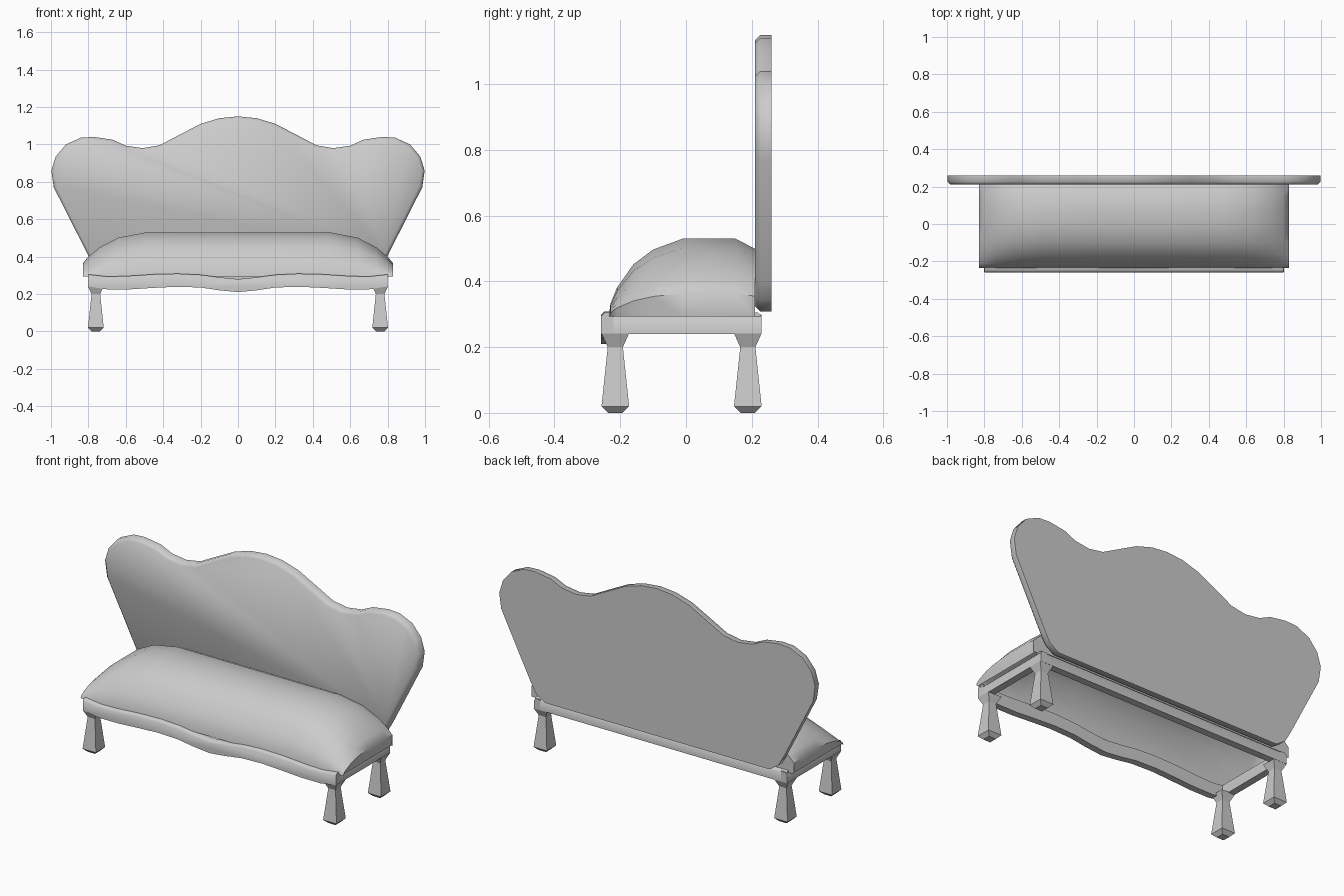
import bpy, bmesh, math
from mathutils import Vector

if "Cube" in bpy.data.objects:
    bpy.data.objects.remove(bpy.data.objects["Cube"])


def finish(bm, name, angle=35, fix=True):
    if fix:
        bmesh.ops.recalc_face_normals(bm, faces=bm.faces[:])
    mesh = bpy.data.meshes.new(name)
    bm.to_mesh(mesh)
    bm.free()
    ob = bpy.data.objects.new(name, mesh)
    bpy.context.collection.objects.link(ob)
    bpy.ops.object.select_all(action='DESELECT')
    ob.select_set(True)
    bpy.context.view_layer.objects.active = ob
    bpy.ops.object.shade_smooth_by_angle(angle=math.radians(angle))
    return ob


def slab(name, outline, y0, y1, bevel, top_only=False):
    """Extrude an x-z outline from y0 (front) to y1, bevelling the front rim."""
    bm = bmesh.new()
    face = bm.faces.new([bm.verts.new((x, y1, z)) for x, z in outline])
    new = bmesh.ops.extrude_face_region(bm, geom=[face], use_keep_orig=True)['geom']
    verts = [g for g in new if isinstance(g, bmesh.types.BMVert)]
    bmesh.ops.translate(bm, verts=verts, vec=(0, y0 - y1, 0))
    bmesh.ops.recalc_face_normals(bm, faces=bm.faces[:])
    front = [e for e in bm.edges if all(abs(v.co.y - y0) < 1e-5 for v in e.verts)]
    if top_only:
        front = [e for e in front if all(v.co.z > 0.27 for v in e.verts)]
    bmesh.ops.bevel(bm, geom=front, offset=bevel, segments=1, affect='EDGES')
    return finish(bm, name, 50)


def mirrored(half):
    """Full outline strip from left to right out of points with x >= 0."""
    return [(-x, z) for x, z in reversed(half) if x > 0] + half


def box(name, lo, hi, bevel_axis_test):
    bm = bmesh.new()
    bmesh.ops.create_cube(bm, size=1)
    lo, hi = Vector(lo), Vector(hi)
    for v in bm.verts:
        v.co = Vector([(lo[i] + hi[i]) / 2 + v.co[i] * (hi[i] - lo[i]) for i in range(3)])
    edges = [e for e in bm.edges if all(bevel_axis_test(v.co) for v in e.verts)]
    bmesh.ops.bevel(bm, geom=edges, offset=0.012, segments=1, affect='EDGES')
    return finish(bm, name, 50)


# Backrest with three humps
half_back = [(0, 1.15), (0.1, 1.14), (0.2, 1.11), (0.31, 1.053), (0.42, 0.995),
             (0.51, 0.98), (0.6, 0.993), (0.67, 1.025), (0.77, 1.04), (0.84, 1.036),
             (0.92, 1.0), (0.975, 0.935), (0.998, 0.86), (0.985, 0.77),
             (0.80, 0.405), (0.765, 0.345), (0.71, 0.308)]
slab("backrest", mirrored(half_back), 0.21, 0.26, 0.016)

# Domed seat cushion, open underneath; a zero factor marks the lower rim
fx = [(0, 1), (0.25, 1), (0.49, 1), (0.64, 0.88), (0.74, 0.66), (0.80, 0.45),
      (0.83, 0.30), (0.82, 0)]
gy = [(-0.235, 0), (-0.23, 0.16), (-0.21, 0.37), (-0.16, 0.67), (-0.10, 0.86),
      (-0.01, 1), (0.07, 1), (0.15, 1), (0.21, 0.87), (0.21, 0)]
bm = bmesh.new()
grid = [[bm.verts.new((x, y, 0.293 + 0.237 * f * g)) for y, g in gy]
        for x, f in mirrored(fx)]
for a, b in zip(grid, grid[1:]):
    for j in range(len(gy) - 1):
        bm.faces.new((a[j], b[j], b[j + 1], a[j + 1]))
bmesh.ops.remove_doubles(bm, verts=bm.verts[:], dist=1e-5)
bmesh.ops.dissolve_degenerate(bm, edges=bm.edges[:], dist=1e-5)
finish(bm, "seat_cushion", 50, fix=False)

# Wavy front apron
top = [(0, 0.28), (0.1, 0.29), (0.2, 0.303), (0.32, 0.309), (0.45, 0.306),
       (0.6, 0.296), (0.7, 0.294), (0.8, 0.305)]
low = [(0, 0.21), (0.1, 0.22), (0.2, 0.235), (0.33, 0.239), (0.45, 0.233),
       (0.58, 0.225), (0.7, 0.225), (0.8, 0.24)]
slab("front_apron", mirrored(top) + mirrored(low)[::-1], -0.258, -0.22, 0.01, True)

# Side and back rails
for side, s in (("left", -1), ("right", 1)):
    xs = sorted((s * 0.76, s * 0.80))
    box(side + "_rail", (xs[0], -0.225, 0.24), (xs[1], 0.23, 0.30),
        lambda c, s=s: c.z > 0.29 and c.x * s > 0.79)
box("back_rail", (-0.795, 0.19, 0.24), (0.795, 0.23, 0.305),
    lambda c: c.z > 0.29 and c.y > 0.22)

# Square waisted legs with pointed feet
leg_profile = [(0.0, 0.022), (0.02, 0.042), (0.2, 0.023), (0.242, 0.042)]
for where, y in (("front", -0.215), ("back", 0.188)):
    for side, x in (("left", -0.76), ("right", 0.76)):
        bm = bmesh.new()
        rings = [[bm.verts.new((x + i * r, y + j * r, z))
                  for i, j in ((-1, -1), (1, -1), (1, 1), (-1, 1))]
                 for z, r in leg_profile]
        for a, b in zip(rings, rings[1:]):
            for k in range(4):
                bm.faces.new((a[k], a[(k + 1) % 4], b[(k + 1) % 4], b[k]))
        bm.faces.new(rings[0][::-1])
        bm.faces.new(rings[-1])
        finish(bm, f"{where}_{side}_leg", 20)
